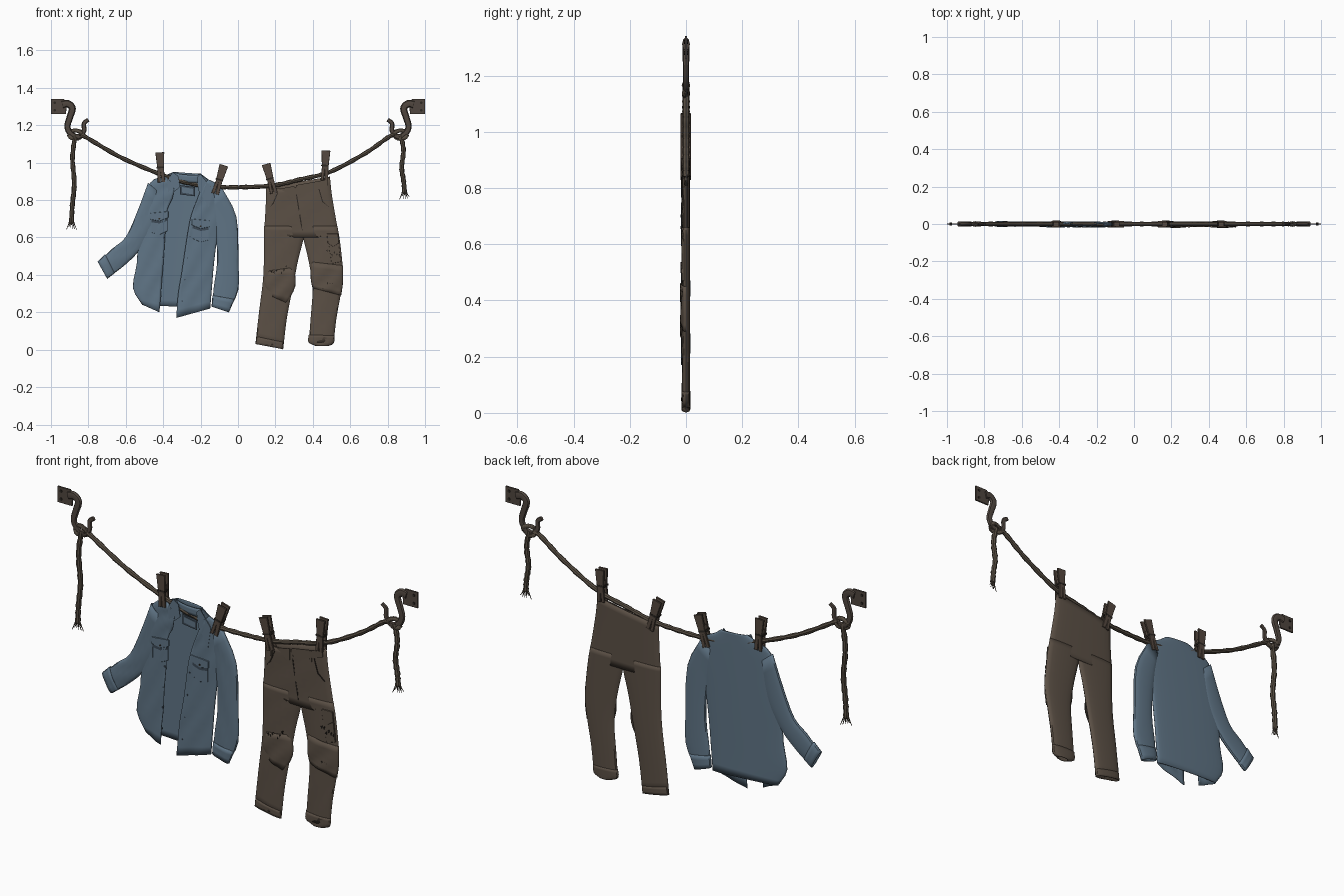
import bpy, bmesh, math, random
from math import sin, cos, pi
from mathutils import Vector, Matrix

random.seed(4)
cube = bpy.data.objects.get("Cube")
if cube:
    bpy.data.objects.remove(cube)
CM = 0.01  # plans below are in hundredths of a unit


def material(name, rgb):
    m = bpy.data.materials.new(name)
    m.use_nodes = True
    m.diffuse_color = (*rgb, 1)
    m.node_tree.nodes["Principled BSDF"].inputs["Base Color"].default_value = (*rgb, 1)
    return m


BLUE = material("faded blue", (0.115, 0.175, 0.235))
NAVY = material("shadow blue", (0.045, 0.065, 0.09))
BROWN = material("worn brown", (0.105, 0.08, 0.06))
DARK = material("dark stitching", (0.025, 0.02, 0.016))
HEMP = material("rope brown", (0.095, 0.075, 0.055))
WOOD = material("peg wood", (0.09, 0.066, 0.05))
IRON = material("rusty iron", (0.08, 0.062, 0.05))


def finish(name, bm, mat, smooth=True):
    bmesh.ops.recalc_face_normals(bm, faces=bm.faces)
    me = bpy.data.meshes.new(name)
    bm.to_mesh(me)
    bm.free()
    me.materials.append(mat)
    ob = bpy.data.objects.new(name, me)
    bpy.context.collection.objects.link(ob)
    if smooth:
        bpy.ops.object.select_all(action="DESELECT")
        ob.select_set(True)
        bpy.context.view_layer.objects.active = ob
        bpy.ops.object.shade_smooth_by_angle(angle=math.radians(40))
    return ob


def smooth_path(pts, steps):
    """Catmull-Rom samples through the points."""
    p = [Vector(q) for q in pts]
    p = [2 * p[0] - p[1]] + p + [2 * p[-1] - p[-2]]
    out = []
    for a, b, c, d in zip(p, p[1:], p[2:], p[3:]):
        for i in range(steps):
            t = i / steps
            out.append(b + (c - a) * t / 2 + (a * 2 - b * 5 + c * 4 - d) * t * t / 2
                       + (b * 3 - a - c * 3 + d) * t ** 3 / 2)
    return out + [p[-2]]


def cloth(name, rows, mat, start=0, end=2 * pi, depth=1.3, fold=0.15, dip=0, n=18):
    """Flattened tube, or part of one, lofted through rows (x1, z1, x2, z2)."""
    bm = bmesh.new()
    ring = abs(end - start - 2 * pi) < 0.01
    count = n if ring else n + 1
    base = -1 if ring else cos(end)
    grid = []
    for k, (x1, z1, x2, z2) in enumerate(smooth_path(rows, 3)):
        line = []
        for i in range(count):
            a = start + (end - start) * i / n
            u = (cos(start) - cos(a)) / (cos(start) - base)
            s = sin(a)
            y = -depth * math.copysign(abs(s) ** 0.7, s)
            z = z1 + (z2 - z1) * u
            if s > 0.01:
                y += fold * s * sin(k * 1.3 + u * 9)
                z -= dip * s * max(0, 1 - k / 3)
            line.append(bm.verts.new((CM * (x1 + (x2 - x1) * u), CM * y, CM * z)))
        grid.append(line)
    for r, q in zip(grid, grid[1:]):
        for i in range(count if ring else count - 1):
            j = (i + 1) % count
            bm.faces.new((r[i], r[j], q[j], q[i]))
    ob = finish(name, bm, mat)
    mod = ob.modifiers.new("thickness", "SOLIDIFY")
    mod.thickness, mod.offset = 0.003, 0
    return ob


def plate(name, pts, y, thick, mat, bevel=0):
    """Flat outline in x and z, from y backwards by thick."""
    bm = bmesh.new()
    f = bm.faces.new([bm.verts.new((CM * x, CM * y, CM * z)) for x, z in pts])
    new = bmesh.ops.extrude_face_region(bm, geom=[f])["geom"]
    bmesh.ops.translate(bm, verts=[v for v in new if isinstance(v, bmesh.types.BMVert)],
                        vec=(0, CM * thick, 0))
    ob = finish(name, bm, mat, False)
    if bevel:
        ob.modifiers.new("soft edge", "BEVEL").width = bevel * CM
    return ob


def disc(name, x, z, r, y, thick, mat):
    plate(name, [(x + r * cos(i * pi / 4), z + r * sin(i * pi / 4)) for i in range(8)], y, thick, mat)


def strand(name, pts, radius, mat, lumps=0.0, taper=1.0, flat=1.0, steps=8):
    """Round cord along points (x, y, z), flattened in depth if asked."""
    path = smooth_path(pts, steps)
    cu = bpy.data.curves.new(name, "CURVE")
    cu.dimensions, cu.bevel_depth, cu.bevel_resolution, cu.use_fill_caps = "3D", radius * CM, 2, True
    sp = cu.splines.new("POLY")
    sp.points.add(len(path) - 1)
    for i, (pt, v) in enumerate(zip(sp.points, path)):
        pt.co = (*(v * CM), 1)
        pt.radius = (1 + lumps * sin(i * 1.9)) * (1 + (taper - 1) * i / len(path))
    tmp = bpy.data.objects.new(name, cu)
    bpy.context.collection.objects.link(tmp)
    bm = bmesh.new()
    bm.from_mesh(tmp.evaluated_get(bpy.context.evaluated_depsgraph_get()).to_mesh())
    bpy.data.objects.remove(tmp)
    bm.transform(Matrix.Diagonal((1, flat, 1, 1)))
    return finish(name, bm, mat)


# Shirt body: one back sheet and two open front panels sharing the side seams
left_edge = [(-39, 93), (-47, 89), (-50, 76), (-53, 62), (-54, 46), (-56, 33), (-51, 24)]
right_edge = [(-16, 91), (-10, 87), (-9, 76), (-11, 62), (-13, 46), (-14, 34), (-15, 22)]
left_open = [(-34, 88), (-35, 81), (-38, 74), (-39, 60), (-40, 45), (-41, 33), (-42, 20)]
right_open = [(-19, 88), (-22, 80), (-25, 72), (-27, 62), (-30, 42), (-32, 30), (-33, 17)]


def rows(a, b):
    return [p + q for p, q in zip(a, b)]


cloth("shirt_back", [(-34, 95, -20, 94)] + rows(left_edge, right_edge), BLUE, pi, 2 * pi, 1.2)
cloth("shirt_front_right", rows(left_edge, left_open), BLUE, 0, pi / 2, 1.4, 0.25)
cloth("shirt_front_left", rows(right_open, right_edge), BLUE, pi / 2, pi, 1.4, 0.25)

# Sleeves and cuffs
cloth("sleeve_right", [(-48, 89, -42, 84), (-54, 73, -45, 66), (-60, 60, -53, 53),
                       (-67, 54, -61, 45), (-74, 47, -69, 39)], BLUE, depth=1.2)
cloth("cuff_right", [(-71, 51, -66, 41), (-75, 47, -70, 38)], BLUE, depth=1.4)
cloth("sleeve_left", [(-9, 87, -15, 82), (-1, 71, -12, 64), (0, 48, -11, 47),
                      (0, 32, -13, 32), (-5, 21, -13, 24)], BLUE, depth=1.2)
cloth("cuff_left", [(-2, 27, -13.5, 29), (-5, 20, -14, 23)], BLUE, depth=1.4)

# Collar, neck band and its blank tab
plate("collar_right", [(-35, 95), (-38, 90), (-37, 82), (-31, 87), (-32, 93)], -1.6, 0.4, BLUE)
plate("collar_left", [(-20, 94), (-14, 86), (-15.5, 76), (-21, 85), (-22, 92)], -1.6, 0.4, BLUE)
cloth("neck_band", [(-34, 95, -20, 94), (-32, 90, -21, 89)], BLUE, 0, pi, 0.8, 0, dip=1)
plate("neck_tab", [(-31, 88), (-31, 83), (-23, 82), (-23, 87)], 0.2, 0.3, NAVY)
plate("neck_tab_face", [(-30, 87), (-30, 84), (-24, 83), (-24, 86)], 0, 0.3, BLUE)

# Breast pockets with flaps, dark openings, and hems
for side, x, z, tilt in (("right", -42, 68, 0.1), ("left", -20, 64, -0.1)):
    def box(w, top, low, point=0):
        return [(x - w, z + top - w * tilt), (x - w, z + low - w * tilt), (x, z + low - point),
                (x + w, z + low + w * tilt), (x + w, z + top + w * tilt)]
    plate("pocket_" + side, box(4.3, 4, -5, 1.5), -1.65, 0.6, BLUE, 0.1)
    plate("pocket_opening_" + side, box(4.2, 3, 0.5, 1), -1.7, 0.5, NAVY)
    plate("pocket_flap_" + side, box(4.8, 5.5, 2.2, 1.5), -1.85, 0.6, BLUE, 0.1)
    disc("pocket_button_" + side, x, z + 2, 0.5, -1.95, 0.3, DARK)

# Buttons and buttonholes along the opening
for i in range(4):
    t = 0.12 + i / 4
    disc("shirt_button", -39.5 - 2 * t, 65 - 42 * t, 0.5, -1.75, 0.5, NAVY)
    disc("buttonhole", -25 - 5.5 * t, 66 - 46 * t, 0.4, -1.75, 0.5, NAVY)

# Trousers: hips and two legs
cloth("trouser_hips", [(15, 87, 49, 92.5), (15, 78, 50, 83), (14.5, 69, 52, 71), (14, 60, 54, 60)],
      BROWN, depth=1.3, dip=2.5, n=24)
cloth("trouser_leg_right", [(14, 66, 36, 66), (14, 59, 34.6, 58), (14, 49, 32, 48), (13.5, 37, 29.5, 35),
                            (11.5, 21, 26, 17), (9.5, 3.5, 24, 0.2)], BROWN, depth=1.3)
cloth("trouser_leg_left", [(34, 66, 53, 66), (35.4, 58, 54.5, 57), (38, 47, 56, 41), (40, 33, 55, 31),
                           (39, 17, 52.5, 17), (38, 4, 51, 3.5)], BROWN, depth=1.3)
# Knee folds and turned hems
cloth("knee_fold_right", [(15, 42, 30, 44), (14, 35, 30.5, 34), (17, 29, 26, 25)], BROWN, 0, pi, 1.7, 0.3)
cloth("knee_fold_left", [(39, 47, 56, 45), (39, 38, 56, 36), (40, 33, 55, 29)], BROWN, 0, pi, 1.7, 0.3)
cloth("hem_right", [(10, 7, 24.3, 4), (9.5, 3, 24, 0.3)], BROWN, depth=1.45)
cloth("hem_left", [(38, 8, 51.5, 7.5), (37.8, 4, 51, 3.5), (42, 2, 48, 2)], BROWN, depth=1.4)

# Waist overlap, fly, pocket seams and belt loops
plate("waist_flap_right", [(22, 86), (30, 87.5), (32, 84), (28, 81.5), (26, 84)], -1.7, 0.4, BROWN)
plate("waist_flap_left", [(31, 88), (48, 91), (48, 88), (35, 84), (31, 83)], -1.65, 0.4, BROWN)
plate("fly_seam", [(31, 83), (31.5, 83), (34, 68), (34.5, 63), (33.5, 67)], -1.55, 0.4, DARK)
plate("pocket_seam_right", [(17, 76), (19, 78), (21.5, 84), (21, 84), (18.6, 78.5)], -1.5, 0.6, DARK)
plate("pocket_seam_left", [(49, 76), (45, 79), (43, 86), (43.5, 86), (45.4, 79.4)], -1.5, 0.6, DARK)
for x, z in ((19, 85), (29, 86), (41, 88)):
    plate("belt_loop", [(x, z + 1.5), (x + 1, z + 1.5), (x + 1, z - 4), (x, z - 4)], -1.8, 0.6, BROWN)

# Thigh pocket and torn patches with stitches
plate("thigh_pocket", [(48, 60), (53.5, 61), (55, 47), (50, 46)], -1.45, 0.9, BROWN, 0.1)
plate("thigh_pocket_flap", [(47.5, 62), (53.5, 62), (54, 57), (51, 55), (48, 57)], -1.6, 0.8, BROWN, 0.1)
for cx, cz, count in ((22, 43, 7), (51, 52, 6), (48, 34, 5)):
    for i in range(count):
        x, z = cx + (i - count / 2) * 1.3, cz + random.uniform(-2, 2)
        plate("stitch", [(x, z), (x + 0.9, z + 0.5), (x + 0.7, z - 1)], -1.95, 0.8, DARK)

# Washing line
strand("washing_line", [(-85, 0, 115), (-82, 0, 114), (-63, 0, 103), (-42, 0, 94), (-26, 0, 89),
                        (-10, 0, 87), (6, 0, 87), (20, 0, 88), (33, 0, 91), (49, 0, 95),
                        (68, 0, 105), (81, 0, 114), (85, 0, 115)], 1.15, HEMP, 0.12)

# Wall hooks, mirrored, each with a knot and a frayed loose end
for m, side, drop in ((-1, "right", 46), (1, "left", 30)):
    plate("wall_plate_" + side, [(m * 100, 134), (m * 93, 134), (m * 91.5, 131), (m * 92, 126), (m * 100, 126)],
          -0.4, 0.8, IRON, 0.1)
    for z in (128, 132):
        disc("rivet", m * 98, z, 0.7, -0.7, 1.4, DARK)
    hook = [(94, 131), (91, 131.5), (88.6, 129), (90, 124), (91.2, 119), (89, 115),
            (85, 114), (82.4, 117), (82.3, 121), (80, 123)]
    strand("hook_" + side, [(m * x, 0, z) for x, z in hook], 2.1, IRON, 0, 0.5, 0.65)
    loop = [(84 + 3.4 * cos(a * pi / 4), 0.7 * sin(a * pi / 2), 115 + 2.2 * sin(a * pi / 4)) for a in range(9)]
    strand("knot_" + side, [(m * (x + 3), y, z) for x, y, z in loop], 1.1, HEMP, 0.1, flat=0.8)
    end = 114 - drop
    strand("loose_end_" + side, [(m * 87, 0, 115), (m * 88.5, 0, 114 - drop * 0.25), (m * 87.5, 0, 114 - drop * 0.55),
                                 (m * 88.6, 0, 114 - drop * 0.8), (m * 89, 0, end)], 1.25, HEMP, 0.12)
    for i in range(6):
        d = (i - 2.5) * 0.9
        strand("frayed_fibre", [(m * 89 + d * 0.3, 0, end + 2), (m * 89 + d * 0.7, 0.2 * d, end - 1),
                                (m * 89 + d * 1.2, 0.3 * d, end - random.uniform(2, 4))], 0.35, HEMP, 0, 0.3, steps=3)

# Clothes pegs: a front and a back prong joined by a spring
for cx, cz, tilt in ((-41.5, 97.5, 3), (-10, 91, -17), (17, 91.5, 15), (46.5, 98.5, -3)):
    t = math.radians(tilt)

    def place(pts):
        return [(cx + x * cos(t) - z * sin(t), cz + x * sin(t) + z * cos(t)) for x, z in pts]
    for y in (-1.9, 0.8):
        plate("peg_prong", place([(-2.3, 8), (2.5, 8), (1.9, -1), (2.1, -8), (0.3, -8), (0, -3),
                                  (-0.3, -8), (-1.9, -8), (-1.6, -1)]), y, 0.9, WOOD, 0.1)
    plate("peg_core", place([(-1.5, 2.5), (1.5, 2.5), (1.5, -1), (-1.5, -1)]), -1, 1.9, WOOD)
    plate("peg_spring", place([(-2, 0.4), (2, 0.4), (2, -0.5), (-2, -0.5)]), -2, 3.8, DARK)
